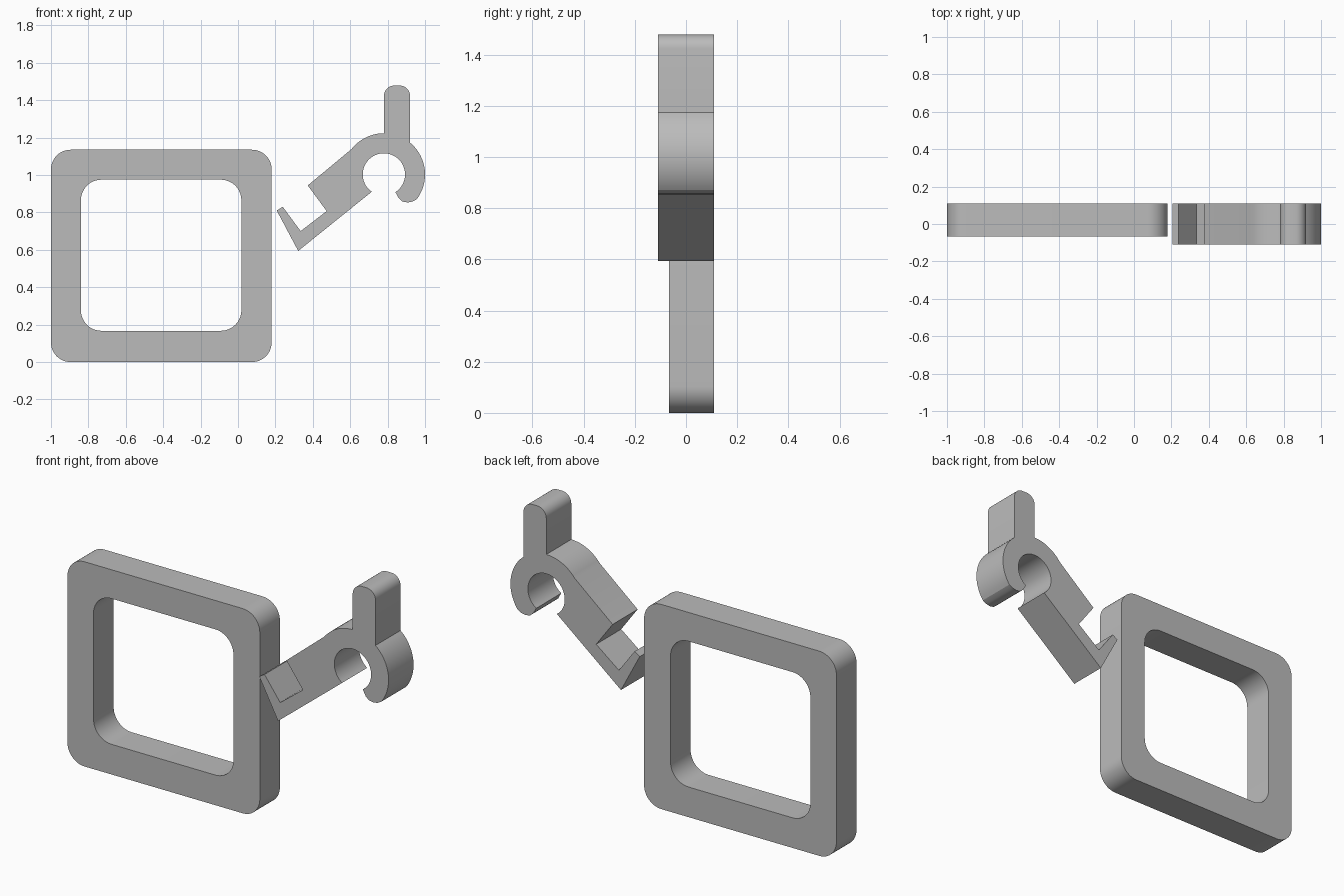
import bpy
import bmesh
from math import sin, cos, radians

if "Cube" in bpy.data.objects:
    bpy.data.objects.remove(bpy.data.objects["Cube"], do_unlink=True)

grey = bpy.data.materials.new("plain_grey")
grey.use_nodes = True
COLOUR = (0.5, 0.5, 0.5, 1)
grey.diffuse_color = COLOUR
grey.node_tree.nodes["Principled BSDF"].inputs["Base Color"].default_value = COLOUR


def arc(cx, cz, r, start, end, steps):
    """Points on a circle in the front plane, from start to end degrees."""
    angles = [radians(start + (end - start) * i / steps) for i in range(steps + 1)]
    return [(cx + r * cos(a), cz + r * sin(a)) for a in angles]


def rounded_rect(x0, x1, z0, z1, r):
    corners = [(x1 - r, z1 - r), (x0 + r, z1 - r), (x0 + r, z0 + r), (x1 - r, z0 + r)]
    return [p for i, (x, z) in enumerate(corners)
            for p in arc(x, z, r, 90 * i, 90 * i + 90, 12)]


def finish(name, bm):
    bmesh.ops.recalc_face_normals(bm, faces=bm.faces)
    mesh = bpy.data.meshes.new(name)
    bm.to_mesh(mesh)
    bm.free()
    mesh.materials.append(grey)
    obj = bpy.data.objects.new(name, mesh)
    bpy.context.collection.objects.link(obj)
    bpy.ops.object.select_all(action="DESELECT")
    obj.select_set(True)
    bpy.context.view_layer.objects.active = obj
    bpy.ops.object.shade_smooth_by_angle(angle=radians(25))


def loop(bm, points, y):
    return [bm.verts.new((x, y, z)) for x, z in points]


def bridge(bm, a, b):
    for i in range(len(a)):
        j = (i + 1) % len(a)
        bm.faces.new((a[i], a[j], b[j], b[i]))


# Square frame: four rounded loops joined into a ring
outer = rounded_rect(-1, 0.18, 0, 1.135, 0.105)
inner = rounded_rect(-0.84, 0.018, 0.167, 0.975, 0.11)
bm = bmesh.new()
rings = [loop(bm, p, y) for p, y in
         ((outer, -0.066), (outer, 0.11), (inner, 0.11), (inner, -0.066))]
for i in range(4):
    bridge(bm, rings[i], rings[(i + 1) % 4])
finish("square_frame", bm)

# Clip: hook, open ring and upright tab in one extruded outline
CX, CZ = 0.78, 1.003
hook = [(0.322, 0.594), (0.207, 0.81), (0.239, 0.83),
        (0.335, 0.70), (0.474, 0.807), (0.373, 0.944)]
ring_back = arc(CX, CZ, 0.22, 142, 90, 12)
tab = arc(0.835, 1.423, 0.055, 180, 90, 8) + arc(0.865, 1.423, 0.055, 90, 0, 8)
ring_front = arc(CX, CZ, 0.22, 50.5, -37, 22)
ring_tip = [(0.933, 0.858), (0.907, 0.853), (0.88, 0.858), (0.86, 0.875)]
bore = arc(CX, CZ, 0.113, -57, 235, 48)
outline = hook + ring_back + tab + ring_front + ring_tip + bore
bm = bmesh.new()
front, back = loop(bm, outline, -0.109), loop(bm, outline, 0.11)
bridge(bm, front, back)
bm.faces.new(front)
bm.faces.new(back[::-1])
finish("hook_clip", bm)
